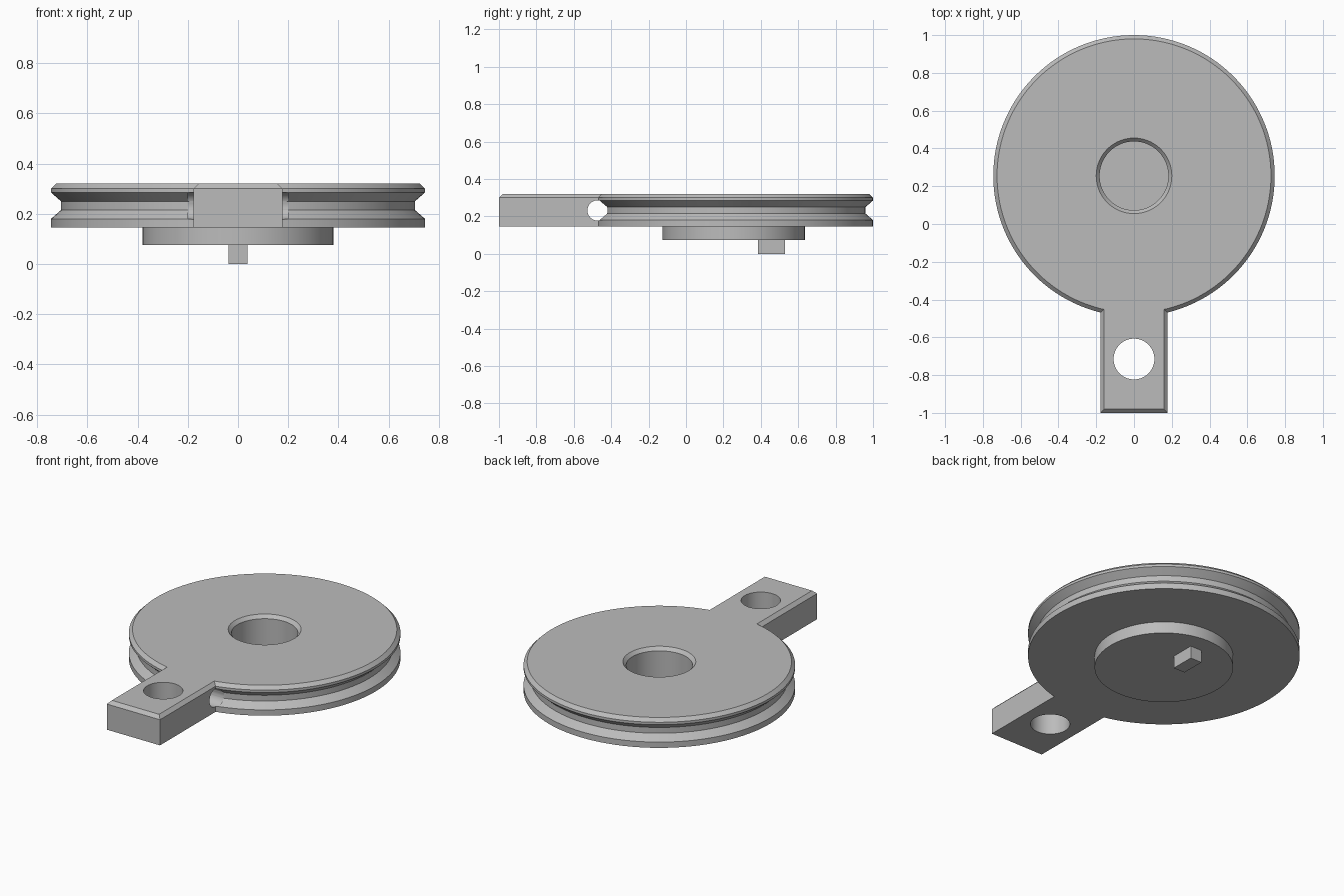
import bpy
import bmesh
import math
from mathutils import Matrix, Vector

if "Cube" in bpy.data.objects:
    bpy.data.objects.remove(bpy.data.objects["Cube"], do_unlink=True)

grey = bpy.data.materials.new("plain grey")
grey.use_nodes = True
COLOUR = (0.5, 0.5, 0.5, 1)
grey.diffuse_color = COLOUR
grey.node_tree.nodes["Principled BSDF"].inputs["Base Color"].default_value = COLOUR

CENTRE_Y = 0.255
BASE, SHOULDER, TOP = 0.145, 0.30, 0.32
ARM_HALF = 0.178


def make_object(name, bm):
    bmesh.ops.recalc_face_normals(bm, faces=bm.faces[:])
    mesh = bpy.data.meshes.new(name)
    bm.to_mesh(mesh)
    bm.free()
    mesh.materials.append(grey)
    obj = bpy.data.objects.new(name, mesh)
    bpy.context.collection.objects.link(obj)
    return obj


def box(name, low, high):
    low, high = Vector(low), Vector(high)
    bm = bmesh.new()
    bmesh.ops.create_cube(bm, size=1)
    bmesh.ops.scale(bm, vec=high - low, verts=bm.verts)
    bmesh.ops.translate(bm, vec=(low + high) / 2, verts=bm.verts)
    return make_object(name, bm)


def cylinder(name, centre, radius, length, rotation=Matrix()):
    bm = bmesh.new()
    bmesh.ops.create_cone(bm, cap_ends=True, segments=64, radius1=radius,
                          radius2=radius, depth=length,
                          matrix=Matrix.Translation(centre) @ rotation)
    return make_object(name, bm)


def lathe(name, profile, centre, steps=128):
    bm = bmesh.new()
    verts = [bm.verts.new((r, 0, z)) for r, z in profile]
    edges = [bm.edges.new(pair) for pair in zip(verts, verts[1:])]
    bmesh.ops.spin(bm, geom=verts + edges, cent=(0, 0, 0), axis=(0, 0, 1),
                   angle=math.tau, steps=steps)
    bmesh.ops.remove_doubles(bm, verts=bm.verts[:], dist=1e-4)
    bmesh.ops.translate(bm, vec=centre, verts=bm.verts)
    return make_object(name, bm)


def combine(target, other, operation):
    mod = target.modifiers.new(operation.lower(), "BOOLEAN")
    mod.operation, mod.solver, mod.object = operation, "EXACT", other
    bpy.context.view_layer.objects.active = target
    bpy.ops.object.modifier_apply(modifier=mod.name)
    bpy.data.objects.remove(other, do_unlink=True)


# Grooved disc with a boss below and a blind chamfered hole on top
wheel = lathe("grooved_disc", [
    (0, 0.075), (0.38, 0.075), (0.38, BASE), (0.745, BASE), (0.745, 0.18),
    (0.705, 0.215), (0.705, 0.25), (0.745, 0.285), (0.745, SHOULDER),
    (0.725, TOP), (0.2, TOP), (0.182, SHOULDER), (0.182, 0.11), (0, 0.11)],
    (0, CENTRE_Y, 0))

# Arm with its outer top edges chamfered
arm = box("arm", (-ARM_HALF, -1, BASE), (ARM_HALF, -0.3, TOP))
bm = bmesh.new()
bm.from_mesh(arm.data)
rim = [e for e in bm.edges
       if all(v.co.z > SHOULDER for v in e.verts)
       and not all(v.co.y > -0.5 for v in e.verts)]
bmesh.ops.bevel(bm, geom=rim, offset=TOP - SHOULDER, segments=1, affect="EDGES")
bm.to_mesh(arm.data)
bm.free()
combine(wheel, arm, "UNION")

# Vertical hole in the arm, and a cord hole across it in line with the groove
combine(wheel, cylinder("arm_hole", (0, -0.715, 0.23), 0.108, 1), "DIFFERENCE")
combine(wheel, cylinder("cord_hole", (0, -0.473, 0.232), 0.054, 0.4,
                        Matrix.Rotation(math.pi / 2, 4, "Y")), "DIFFERENCE")

# Off-centre drive peg below the boss
peg = box("drive_peg", (-0.038, 0.385, 0), (0.038, 0.53, 0.08))

bpy.ops.object.select_all(action="DESELECT")
wheel.select_set(True)
bpy.context.view_layer.objects.active = wheel
bpy.ops.object.shade_smooth_by_angle(angle=math.radians(25))
